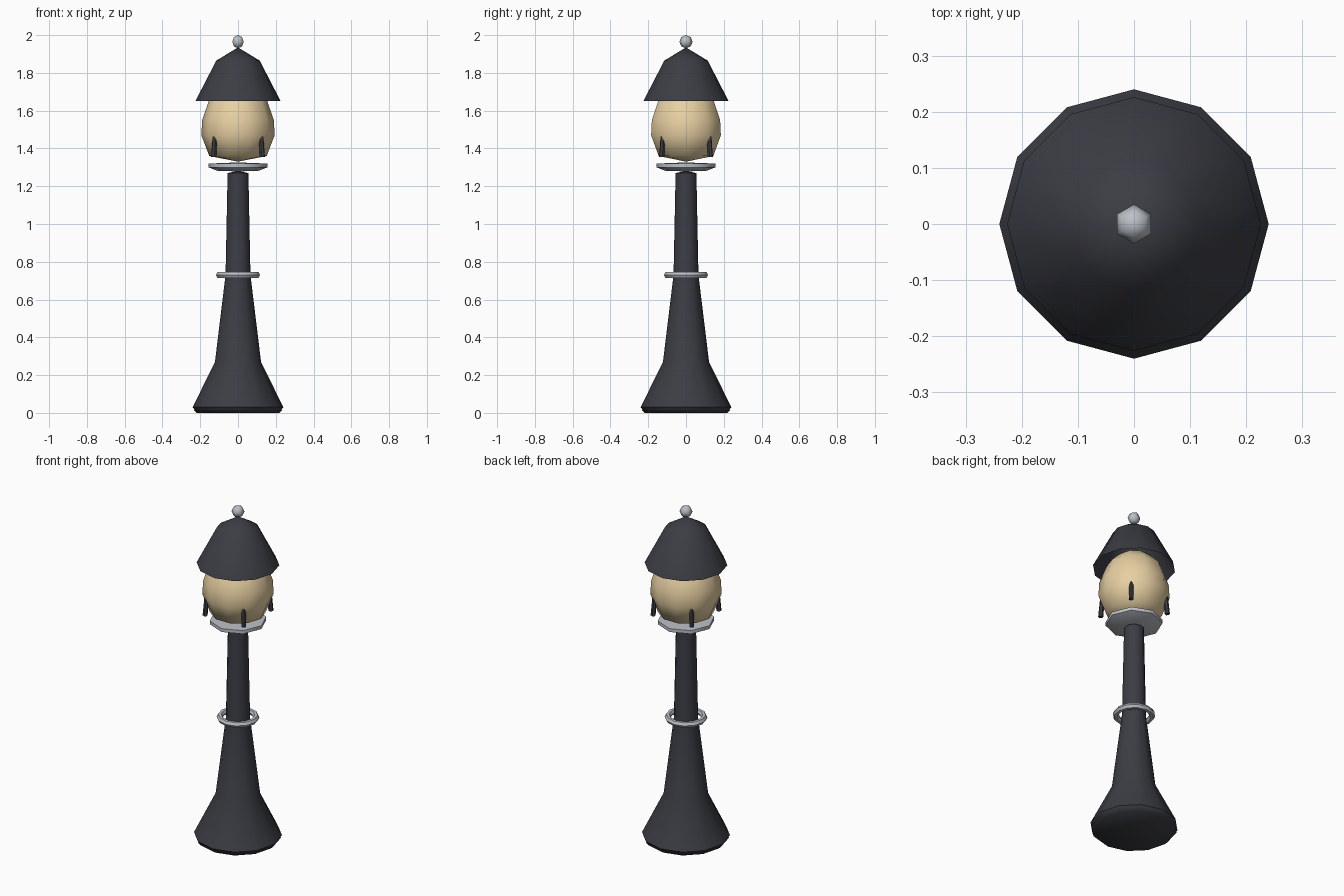
import bpy, bmesh, math
from mathutils import Vector

if "Cube" in bpy.data.objects:
    bpy.data.objects.remove(bpy.data.objects["Cube"])


def material(name, color):
    m = bpy.data.materials.new(name)
    m.diffuse_color = (*color, 1)
    m.use_nodes = True
    m.node_tree.nodes["Principled BSDF"].inputs["Base Color"].default_value = m.diffuse_color
    return m


IRON = material("dark iron", (0.045, 0.047, 0.058))
GLOW = material("warm glass", (0.80, 0.63, 0.36))
STEEL = material("pale metal", (0.50, 0.53, 0.57))


def finish(name, bm, mat, angle=50):
    bmesh.ops.remove_doubles(bm, verts=bm.verts, dist=1e-5)
    bmesh.ops.recalc_face_normals(bm, faces=bm.faces)
    me = bpy.data.meshes.new(name)
    bm.to_mesh(me)
    bm.free()
    me.materials.append(mat)
    ob = bpy.data.objects.new(name, me)
    bpy.context.collection.objects.link(ob)
    bpy.ops.object.select_all(action='DESELECT')
    ob.select_set(True)
    bpy.context.view_layer.objects.active = ob
    bpy.ops.object.shade_smooth_by_angle(angle=math.radians(angle))
    return ob


def lathe(name, profile, sides, mat, closed=False, angle=50):
    """Spin an (r, z) profile around the z axis."""
    bm = bmesh.new()
    vs = [bm.verts.new((r, 0, z)) for r, z in profile]
    es = [bm.edges.new(p) for p in zip(vs, vs[1:])]
    if closed:
        es.append(bm.edges.new((vs[-1], vs[0])))
    bmesh.ops.spin(bm, geom=vs + es, cent=(0, 0, 0), axis=(0, 0, 1),
                   angle=math.tau, steps=sides)
    return finish(name, bm, mat, angle)


# Flared base and tapering column
lathe("post", [(0, 0.01), (0.225, 0.01), (0.24, 0.03), (0.122, 0.27),
               (0.066, 0.73), (0.055, 1.27), (0, 1.28)], 12, IRON)
lathe("foot_plate", [(0, 0), (0.22, 0), (0.235, 0.015), (0, 0.015)], 12, IRON)

# Collar ring around the column
lathe("collar_ring", [(0.1 + 0.017 * math.cos(a), 0.73 + 0.017 * math.sin(a))
                      for a in (i * math.tau / 6 for i in range(6))],
      12, STEEL, closed=True)

# Saucer under the lamp
lathe("saucer", [(0, 1.278), (0.11, 1.282), (0.156, 1.30), (0.156, 1.32),
                 (0, 1.326)], 8, STEEL)

# Glass globe
lathe("globe", [(0, 1.33), (0.152, 1.36), (0.194, 1.47), (0.19, 1.55),
                (0.155, 1.65), (0.09, 1.715), (0, 1.735)], 10, GLOW, angle=60)

# Four short struts leaning into the globe
for i in range(4):
    a = math.radians(45 + 90 * i)
    d = Vector((math.cos(a), math.sin(a), 0))
    lo = d * 0.182 + Vector((0, 0, 1.355))
    hi = d * 0.165 + Vector((0, 0, 1.56))
    bm = bmesh.new()
    bmesh.ops.create_cone(bm, cap_ends=True, segments=6, radius1=0.014,
                          radius2=0.012, depth=(hi - lo).length)
    bm.transform((hi - lo).to_track_quat('Z', 'Y').to_matrix().to_4x4())
    bmesh.ops.translate(bm, verts=bm.verts, vec=(lo + hi) / 2)
    finish("strut_%d" % (i + 1), bm, IRON)

# Open domed cap
lathe("cap", [(0.226, 1.65), (0.115, 1.865), (0, 1.935)], 12, IRON)

# Finial knob
bm = bmesh.new()
bmesh.ops.create_uvsphere(bm, u_segments=6, v_segments=4, radius=0.035)
bmesh.ops.translate(bm, verts=bm.verts, vec=(0, 0, 1.965))
finish("finial", bm, STEEL, 65)
